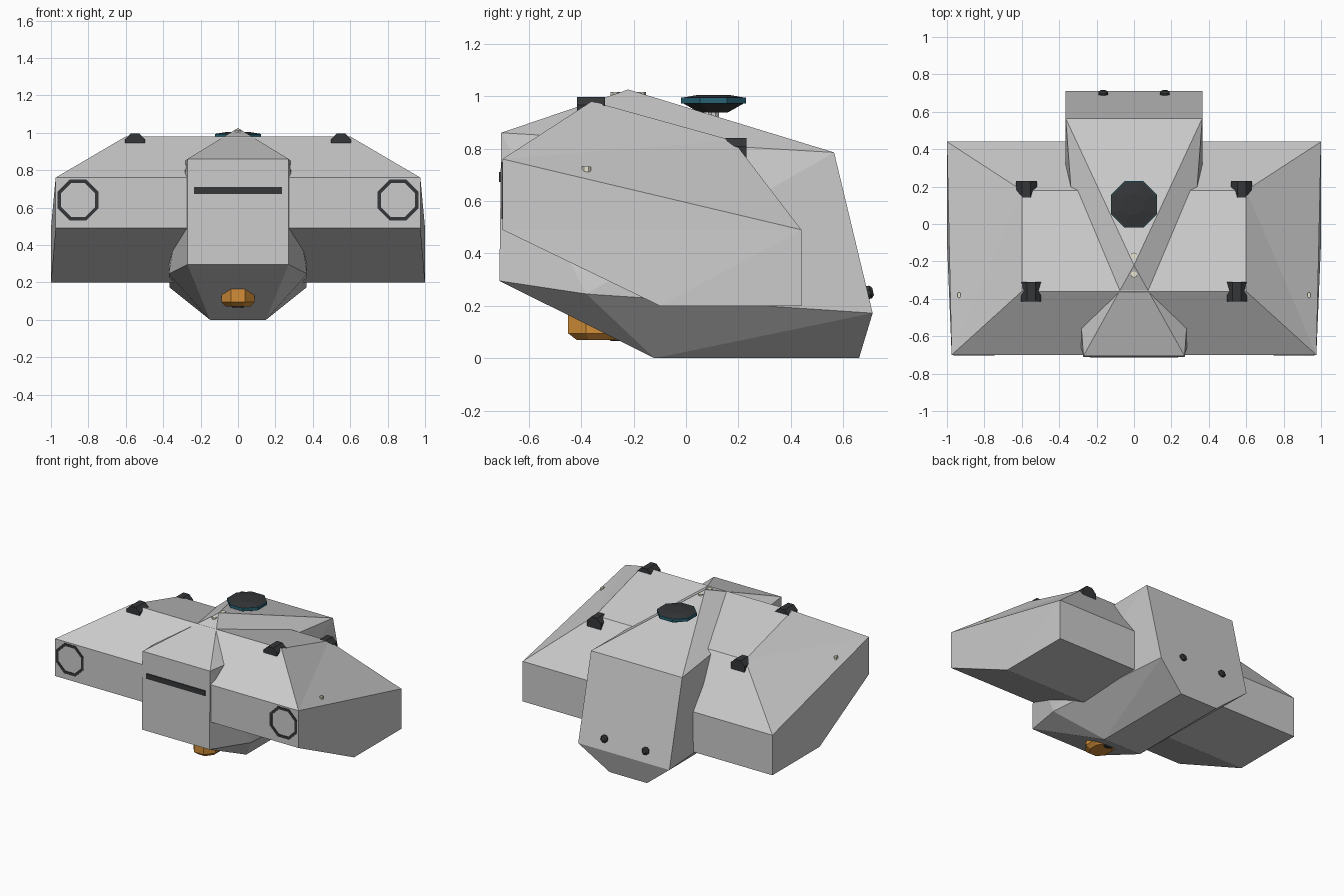
import bpy, bmesh, math
from mathutils import Vector, Matrix

if "Cube" in bpy.data.objects:
    bpy.data.objects.remove(bpy.data.objects["Cube"])


def material(name, rgb):
    m = bpy.data.materials.new(name)
    m.diffuse_color = (*rgb, 1)
    m.use_nodes = True
    m.node_tree.nodes["Principled BSDF"].inputs["Base Color"].default_value = m.diffuse_color
    return m


DARK = material("dark_grey", (0.035, 0.037, 0.04))
ORANGE = material("amber", (0.65, 0.27, 0.04))
TEAL = material("teal", (0.02, 0.12, 0.17))
CREAM = material("cream", (0.8, 0.77, 0.62))


def finish(name, bm, mat=None):
    bmesh.ops.recalc_face_normals(bm, faces=bm.faces[:])
    me = bpy.data.meshes.new(name)
    bm.to_mesh(me)
    bm.free()
    ob = bpy.data.objects.new(name, me)
    bpy.context.collection.objects.link(ob)
    if mat:
        me.materials.append(mat)
    return ob


def hull(name, half, mat=None):
    """Convex solid from points on the +x side, mirrored to -x."""
    bm = bmesh.new()
    for x, y, z in half:
        for s in ((1, -1) if x else (1,)):
            bm.verts.new((s * x, y, z))
    bmesh.ops.convex_hull(bm, input=bm.verts[:])
    bmesh.ops.dissolve_limit(bm, angle_limit=0.01, verts=bm.verts[:], edges=bm.edges[:])
    return finish(name, bm, mat)


def lathe(name, profile, loc, mat=None, axis=(0, 0, 1), n=8, scale=(1, 1, 1), closed=False):
    """Revolve (radius, height) rings about an axis, capping the ends."""
    rot = Vector((0, 0, 1)).rotation_difference(Vector(axis)).to_matrix().to_4x4()
    bm = bmesh.new()
    rings = [[bm.verts.new((r * math.cos(a) * scale[0], r * math.sin(a) * scale[1], h))
              for a in [(k + 0.5) * math.tau / n for k in range(n)]] for r, h in profile]
    pairs = list(zip(rings, rings[1:]))
    if closed:
        pairs.append((rings[-1], rings[0]))
    for a, b in pairs:
        for k in range(n):
            j = (k + 1) % n
            bm.faces.new((a[k], a[j], b[j], b[k]))
    if not closed:
        bm.faces.new(rings[0])
        bm.faces.new(rings[-1])
    bmesh.ops.transform(bm, matrix=Matrix.Translation(loc) @ rot, verts=bm.verts[:])
    return finish(name, bm, mat)


# Wide cross body: faceted roof, sloping front underside
half = [(0.975, -0.70, 0.49), (0.975, -0.70, 0.76), (0.6, -0.36, 0.98), (0.6, 0.18, 0.83),
        (1.0, 0.44, 0.49), (1.0, 0.44, 0.20), (1.0, -0.10, 0.20)]
bm = bmesh.new()
R = [bm.verts.new(p) for p in half]
L = [bm.verts.new((-x, y, z)) for x, y, z in half]
for k in range(7):
    j = (k + 1) % 7
    bm.faces.new((R[k], R[j], L[j], L[k]))
for V in (R, L):
    for tri in ((1, 2, 3), (1, 3, 4), (0, 1, 4), (0, 4, 6), (6, 4, 5)):
        bm.faces.new([V[i] for i in tri])
finish("wing_body", bm)

# Central hull with a peaked roof and keel
hull("central_hull", [
    (0.27, -0.705, 0.86), (0.27, -0.712, 0.295), (0, -0.22, 1.025),
    (0.365, 0.565, 0.785), (0.365, 0.712, 0.172), (0.37, -0.38, 0.245),
    (0.15, -0.12, 0), (0.15, 0.66, 0)])

# Front viewing slot
hull("front_slot", [(0.235, y, z) for y in (-0.69, -0.714) for z in (0.673, 0.71)], DARK)

# Amber sensor under the nose
lathe("belly_sensor", [(0.085, -0.26), (0.118, -0.235), (0.118, -0.08)], (0, -0.335, 0.33),
      ORANGE, scale=(0.82, 1.05, 1))
lathe("sensor_rim", [(0.03, 0.065), (0.045, 0.09)], (0, -0.26, 0), DARK)

# Dish antenna on its stalk
lathe("antenna_stalk", [(0.022, 0.86), (0.022, 0.95)], (0, 0.105, 0))
lathe("antenna_underside", [(0.06, 0.938), (0.125, 0.972)], (0, 0.105, 0), DARK)
lathe("antenna_rim", [(0.134, 0.972), (0.134, 0.994)], (0, 0.105, 0), TEAL)
lathe("antenna_cap", [(0.13, 0.994), (0.06, 1.005)], (0, 0.105, 0), DARK)

# Mirrored fittings
for s, side in ((1, "right"), (-1, "left")):
    lathe("headlight_ring_" + side, [(0.118, 0), (0.118, 0.006), (0.098, 0.006), (0.098, 0)],
          (s * 0.855, -0.698, 0.64), DARK, axis=(0, -1, 0), closed=True)
    lathe("front_lug_" + side, [(0.058, -0.053), (0.058, 0.053)], (s * 0.55, -0.362, 0.943),
          DARK, axis=(0, 1, 0))
    lathe("rear_lug_" + side, [(0.06, -0.06), (0.06, 0.035)], (s * 0.575, 0.195, 0.785),
          DARK, axis=(0, 1, 0))
    lathe("rear_bolt_" + side, [(0.027, -0.02), (0.027, 0.012), (0.016, 0.022)],
          (s * 0.165, 0.692, 0.25), DARK, axis=(0, 0.97, 0.23))
    lathe("side_light_" + side, [(0.01, -0.03), (0.01, 0.012)], (s * 0.935, -0.38, 0.72),
          CREAM, scale=(1, 1.7, 1), n=6)

# Roof marker lights
for i, (y, z) in enumerate(((-0.17, 1.012), (-0.27, 1.012))):
    lathe(f"roof_light_{i}", [(0.018, -0.03), (0.018, 0.003)], (0, y, z), CREAM, n=6)
